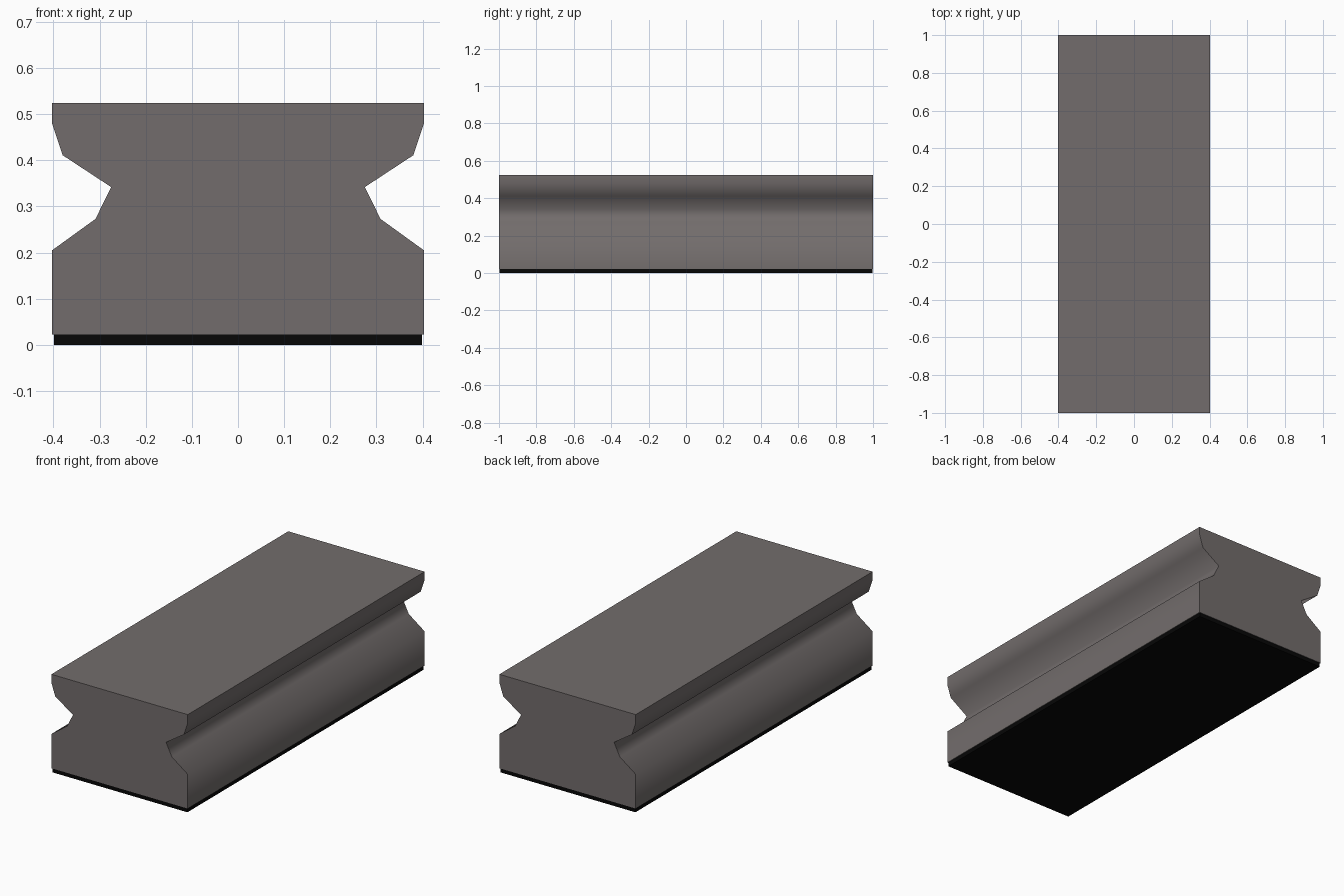
import bpy, bmesh, math

if "Cube" in bpy.data.objects:
    bpy.data.objects.remove(bpy.data.objects["Cube"])


def material(name, color):
    mat = bpy.data.materials.new(name)
    mat.diffuse_color = (*color, 1)
    mat.use_nodes = True
    mat.node_tree.nodes["Principled BSDF"].inputs["Base Color"].default_value = mat.diffuse_color
    return mat


def extrude_profile(name, right_side, half_length, mat):
    """Mirror a right-hand outline (x, z) and extrude it along y."""
    outline = right_side + [(-x, z) for x, z in reversed(right_side)]
    bm = bmesh.new()
    face = bm.faces.new([bm.verts.new((x, -half_length, z)) for x, z in outline])
    ext = bmesh.ops.extrude_face_region(bm, geom=[face])
    new_verts = [g for g in ext["geom"] if isinstance(g, bmesh.types.BMVert)]
    bmesh.ops.translate(bm, verts=new_verts, vec=(0, 2 * half_length, 0))
    bmesh.ops.recalc_face_normals(bm, faces=bm.faces)
    mesh = bpy.data.meshes.new(name)
    bm.to_mesh(mesh)
    bm.free()
    mesh.materials.append(mat)
    obj = bpy.data.objects.new(name, mesh)
    bpy.context.collection.objects.link(obj)
    return obj


# Grooved block with smooth side grooves and sharp ends
block = extrude_profile(
    "grooved_block",
    [(0.403, 0.022), (0.403, 0.205), (0.309, 0.273), (0.275, 0.342),
     (0.380, 0.411), (0.403, 0.480), (0.403, 0.524)],
    1.0, material("warm_grey", (0.17, 0.152, 0.15)))
bpy.ops.object.select_all(action='DESELECT')
block.select_set(True)
bpy.context.view_layer.objects.active = block
bpy.ops.object.shade_smooth_by_angle(angle=math.radians(87))

# Thin black pad underneath, slightly inset
extrude_profile("base_pad", [(0.399, 0.0), (0.399, 0.022)], 0.997,
                material("black", (0.002, 0.002, 0.002)))
